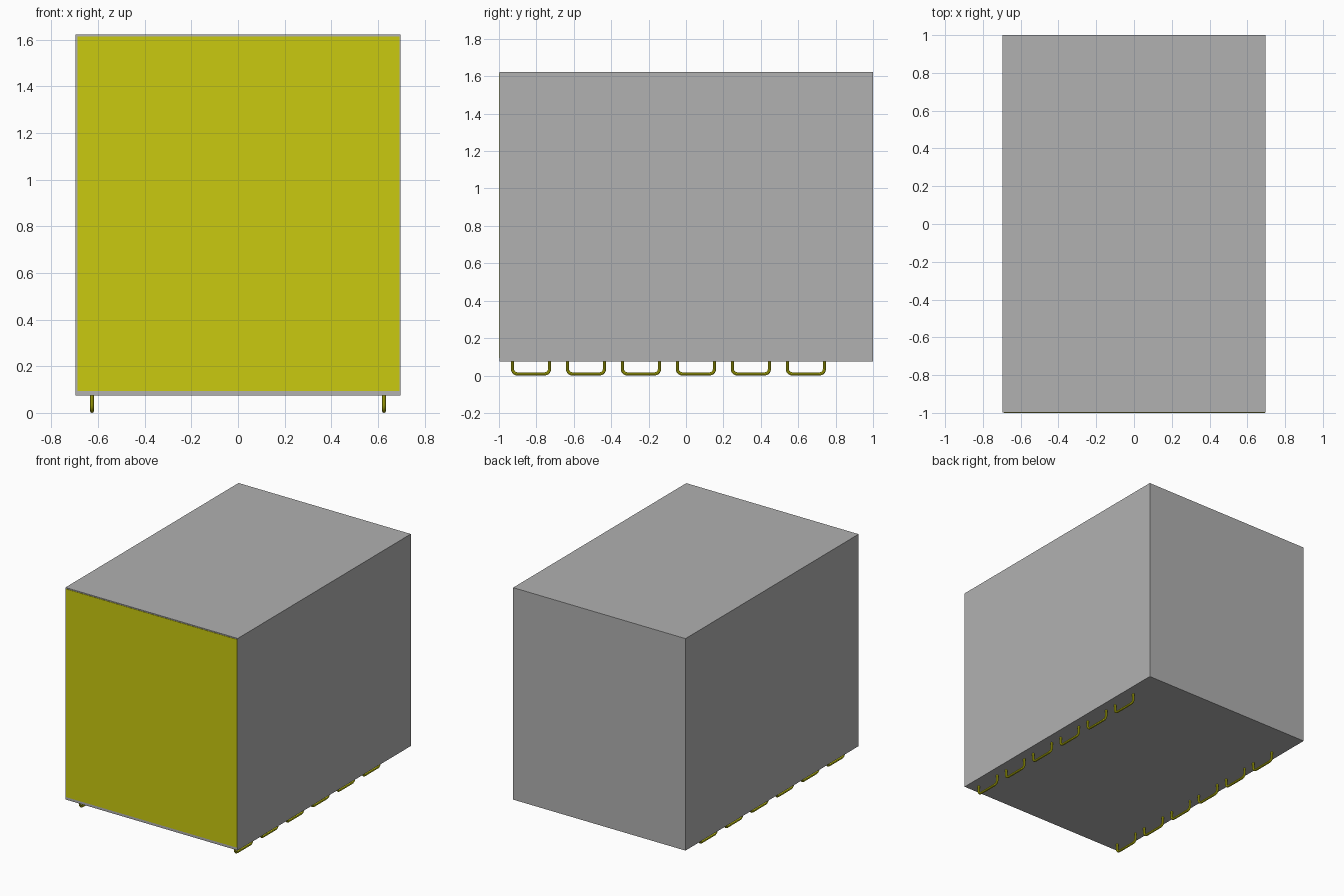
import bpy, math
from mathutils import Vector

if "Cube" in bpy.data.objects:
    bpy.data.objects.remove(bpy.data.objects["Cube"])


def material(name, rgb):
    m = bpy.data.materials.new(name)
    m.diffuse_color = (*rgb, 1)
    m.use_nodes = True
    m.node_tree.nodes["Principled BSDF"].inputs["Base Color"].default_value = m.diffuse_color
    return m


GREY = material("grey", (0.44, 0.44, 0.44))
YELLOW = material("yellow", (0.585, 0.585, 0.005))


def box(name, lo, hi, mat):
    lo, hi = Vector(lo), Vector(hi)
    bpy.ops.mesh.primitive_cube_add(size=1, location=(lo + hi) / 2)
    ob = bpy.context.object
    ob.name = name
    ob.scale = hi - lo
    bpy.ops.object.transform_apply(location=False, rotation=False, scale=True)
    ob.data.materials.append(mat)
    return ob


# Main cabinet and the thin front panel
BOTTOM, TOP, HALF_W = 0.074, 1.622, 0.696
box("cabinet_body", (-HALF_W, -0.997, BOTTOM), (HALF_W, 1, TOP), GREY)
box("front_panel", (-0.689, -1, 0.094), (0.693, -0.996, 1.614), YELLOW)


# Bent wire foot: a U-shaped path with rounded lower corners
def wire_foot(name, x, y):
    r, half, bend = 0.0085, 0.099, 0.026
    pts = [(-half, BOTTOM + 0.004)]
    for side, start in ((-1, math.pi), (1, 1.5 * math.pi)):
        for i in range(6):
            a = start + i * math.pi / 10
            pts.append((side * (half - bend) + bend * math.cos(a),
                        r + bend + bend * math.sin(a)))
    pts.append((half, BOTTOM + 0.004))
    cu = bpy.data.curves.new(name, 'CURVE')
    cu.dimensions = '3D'
    cu.bevel_depth = r
    cu.bevel_resolution = 2
    cu.use_fill_caps = True
    sp = cu.splines.new('POLY')
    sp.points.add(len(pts) - 1)
    for p, (py, pz) in zip(sp.points, pts):
        p.co = (0, py, pz, 1)
    cu.materials.append(YELLOW)
    ob = bpy.data.objects.new(name, cu)
    ob.location = (x, y, 0)
    bpy.context.collection.objects.link(ob)
    bpy.ops.object.select_all(action='DESELECT')
    bpy.context.view_layer.objects.active = ob
    ob.select_set(True)
    bpy.ops.object.convert(target='MESH')
    bpy.ops.object.shade_smooth_by_angle()


# Two rows of six feet
for side, x in (("left", -0.626), ("right", 0.626)):
    for i in range(6):
        wire_foot(f"{side}_wire_foot_{i + 1}", x, -0.829 + 0.294 * i)
